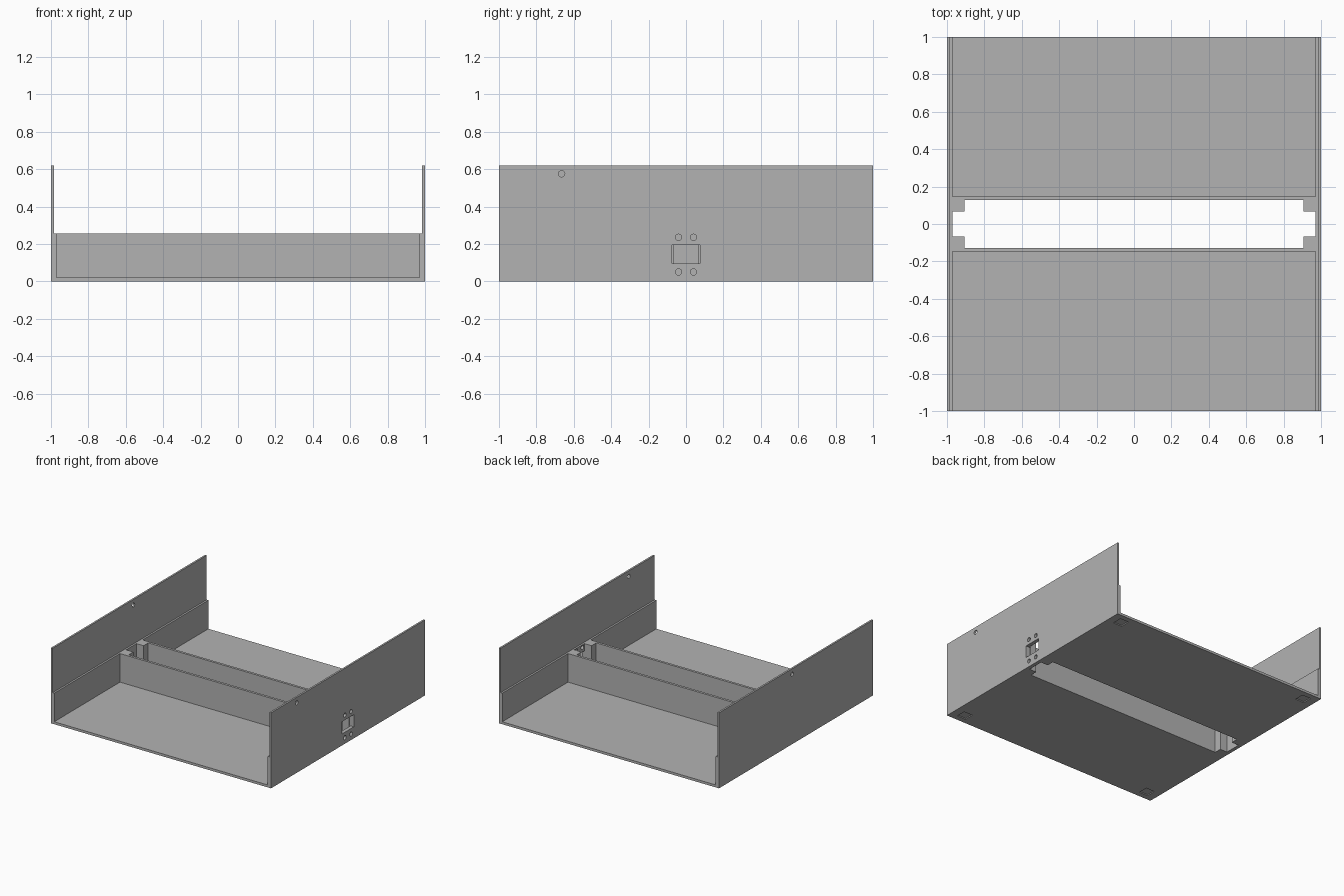
import bpy, bmesh, math
from mathutils import Matrix, Vector

cube = bpy.data.objects.get("Cube")
if cube:
    bpy.data.objects.remove(cube, do_unlink=True)

grey = bpy.data.materials.new("plain grey")
grey.use_nodes = True
colour = (0.45, 0.45, 0.45, 1)
grey.diffuse_color = colour
grey.node_tree.nodes["Principled BSDF"].inputs["Base Color"].default_value = colour

# Main sizes
HEIGHT, TRAY, FLOOR = 0.62, 0.255, 0.02
PANEL, INNER = 0.985, 0.97
CHANNEL, WALL, NOTCH, POST = 0.127, 0.147, 0.067, 0.905


def finish(name, bm):
    bmesh.ops.recalc_face_normals(bm, faces=bm.faces)
    mesh = bpy.data.meshes.new(name)
    bm.to_mesh(mesh)
    bm.free()
    mesh.materials.append(grey)
    ob = bpy.data.objects.new(name, mesh)
    bpy.context.collection.objects.link(ob)
    return ob


def box(name, lo, hi):
    bm = bmesh.new()
    lo, hi = Vector(lo), Vector(hi)
    bmesh.ops.create_cube(bm, size=1, matrix=Matrix.Translation((lo + hi) / 2)
                          @ Matrix.Diagonal((*(hi - lo), 1)))
    return finish(name, bm)


def drill(x, y, z):
    bm = bmesh.new()
    bmesh.ops.create_cone(bm, cap_ends=True, segments=16, radius1=0.017, radius2=0.017, depth=0.12,
                          matrix=Matrix.Translation((x, y, z)) @ Matrix.Rotation(math.pi / 2, 4, 'Y'))
    return finish("drill_cutter", bm)


def cut(ob, cutters):
    for c in cutters:
        c.hide_render = True
        mod = ob.modifiers.new("cut", 'BOOLEAN')
        mod.operation, mod.solver, mod.object = 'DIFFERENCE', 'EXACT', c
    bpy.context.view_layer.update()
    result = bpy.data.meshes.new_from_object(ob.evaluated_get(bpy.context.evaluated_depsgraph_get()))
    ob.modifiers.clear()
    ob.data = result
    for c in cutters:
        bpy.data.objects.remove(c, do_unlink=True)


# Floor and stepped side panels: one U profile run front to back
half = [(1, 0), (1, HEIGHT), (PANEL, HEIGHT), (PANEL, TRAY), (INNER, TRAY), (INNER, FLOOR)]
profile = half + [(-x, z) for x, z in reversed(half)]
bm = bmesh.new()
face = bm.faces.new([bm.verts.new((x, -1, z)) for x, z in profile])
ext = bmesh.ops.extrude_face_region(bm, geom=[face])
bmesh.ops.translate(bm, vec=(0, 2, 0), verts=[v for v in ext["geom"] if isinstance(v, bmesh.types.BMVert)])
body = finish("floor_and_side_panels", bm)

# Floor slot, wide part and end notches
cutters = [box("slot_cutter", (-POST, -CHANNEL, -0.1), (POST, CHANNEL, 0.1)),
           box("notch_cutter", (-INNER, -NOTCH, -0.1), (INNER, NOTCH, 0.1))]
# Socket window and its four screw holes in the left panel
cutters.append(box("window_cutter", (0.9, -0.075, 0.095), (1.1, 0.075, 0.195)))
cutters += [drill(0.99, y, z) for y in (-0.04, 0.04) for z in (0.05, 0.235)]
# One hole near the top of each panel
cutters += [drill(0.99, -0.665, 0.575), drill(-0.99, 0.05, 0.575)]
# Shallow foot pockets under the corners
for sx in (-1, 1):
    for sy in (-1, 1):
        x, y = sx * 0.895, sy * 0.915
        cutters.append(box("foot_cutter", (x - 0.04, y - 0.04, -0.1), (x + 0.04, y + 0.04, 0.008)))
cut(body, cutters)

# Cross walls along the slot, with posts at both ends
for sy, end in ((-1, "front"), (1, "back")):
    ys = sorted((sy * CHANNEL, sy * WALL))
    box(end + "_cross_wall", (-INNER, ys[0], FLOOR), (INNER, ys[1], TRAY))
    for sx, side in ((1, "left"), (-1, "right")):
        xs = sorted((sx * POST, sx * INNER))
        ps = sorted((sy * NOTCH, sy * CHANNEL))
        post = box(f"{end}_{side}_post", (xs[0], ps[0], FLOOR), (xs[1], ps[1], TRAY))
        if sx > 0:
            cut(post, [box("window_cutter", (0.96, -0.075, 0.095), (1.1, 0.075, 0.195))])
